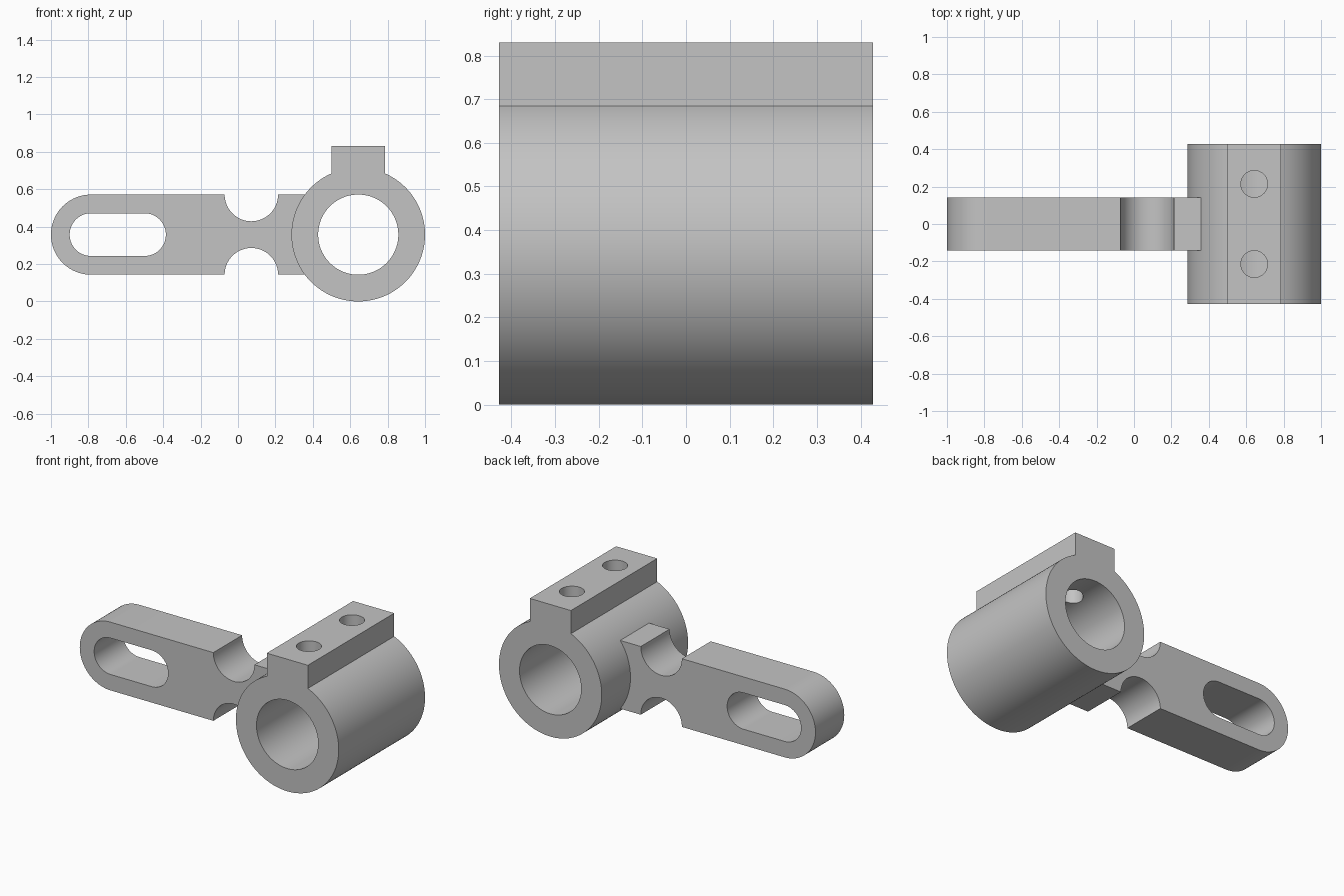
import bpy, bmesh, math
from mathutils import Vector

cube = bpy.data.objects.get("Cube")
if cube:
    bpy.data.objects.remove(cube, do_unlink=True)

U = 1 / 14                 # design unit
CX, CZ = 9 * U, 5 * U      # axis of the tube

steel = bpy.data.materials.new("plain_grey")
steel.use_nodes = True
GREY = (0.55, 0.55, 0.55, 1)
steel.diffuse_color = GREY
steel.node_tree.nodes["Principled BSDF"].inputs["Base Color"].default_value = GREY


def arc(cx, cz, r, start, end, n=48):
    """Points on an arc in the front plane, angles in degrees."""
    steps = [math.radians(start + (end - start) * i / n) for i in range(n + 1)]
    return [(cx + r * math.cos(a), cz + r * math.sin(a)) for a in steps]


def circle(cx, cz, r, n=128):
    return arc(cx, cz, r, 0, 360, n)[:-1]


def prism(name, outline, depth, axis="Y", middle=0.0):
    """Extrude an outline along y, or along z for upright pins."""
    bm = bmesh.new()

    def place(p, d):
        return (p[0], d, p[1]) if axis == "Y" else (p[0], p[1], d)

    face = bm.faces.new([bm.verts.new(place(p, middle - depth / 2)) for p in outline])
    new = bmesh.ops.extrude_face_region(bm, geom=[face])["geom"]
    moved = [v for v in new if isinstance(v, bmesh.types.BMVert)]
    shift = Vector((0, depth, 0) if axis == "Y" else (0, 0, depth))
    bmesh.ops.translate(bm, verts=moved, vec=shift)
    bmesh.ops.recalc_face_normals(bm, faces=bm.faces)
    mesh = bpy.data.meshes.new(name)
    bm.to_mesh(mesh)
    bm.free()
    mesh.materials.append(steel)
    obj = bpy.data.objects.new(name, mesh)
    bpy.context.collection.objects.link(obj)
    return obj


def combine(target, tool, operation):
    """Apply a boolean and discard the tool."""
    tool.hide_render = True
    mod = target.modifiers.new(operation, "BOOLEAN")
    mod.operation, mod.solver, mod.object = operation, "EXACT", tool
    bpy.context.view_layer.objects.active = target
    bpy.ops.object.modifier_apply(modifier=mod.name)
    bpy.data.objects.remove(tool, do_unlink=True)


# Tube with its flat-topped mounting block, as one outline
half = 2 * U
corner = math.degrees(math.acos(half / (5 * U)))
top = 0.83
clamp_outline = arc(CX, CZ, 5 * U, 180 - corner, 360 + corner, 120)
clamp_outline += [(CX + half, top), (CX - half, top)]
bracket = prism("bracket", clamp_outline, 12 * U)

# Arm with a rounded end and a round notch above and below
low, high, notch_x = CZ - 3 * U, CZ + 3 * U, U
arm_outline = arc(-1 + 3 * U, CZ, 3 * U, 90, 270)
arm_outline += arc(notch_x, low, 2 * U, 180, 0)
arm_outline += [(0.38, low), (0.38, high)]
arm_outline += arc(notch_x, high, 2 * U, 0, -180)
arm = prism("arm", arm_outline, 4 * U)

# Long slot in the arm
slot_r = 1.6 * U
slot_outline = arc(-1 + 3 * U, CZ, slot_r, 90, 270) + arc(-7 * U, CZ, slot_r, -90, 90)
combine(arm, prism("slot_cutter", slot_outline, 1), "DIFFERENCE")

combine(bracket, arm, "UNION")

# Bore through the tube, and two screw holes from the block into it
combine(bracket, prism("bore_cutter", circle(CX, CZ, 3 * U), 2), "DIFFERENCE")
for side in (-1, 1):
    hole = circle(CX, side * 3 * U, U, 48)
    combine(bracket, prism("screw_hole_cutter", hole, 0.6, "Z", CZ + 0.35), "DIFFERENCE")

# Smooth the curved walls, keep the edges crisp
bpy.ops.object.select_all(action="DESELECT")
bracket.select_set(True)
bpy.context.view_layer.objects.active = bracket
bpy.ops.object.shade_smooth_by_angle(angle=math.radians(25))
